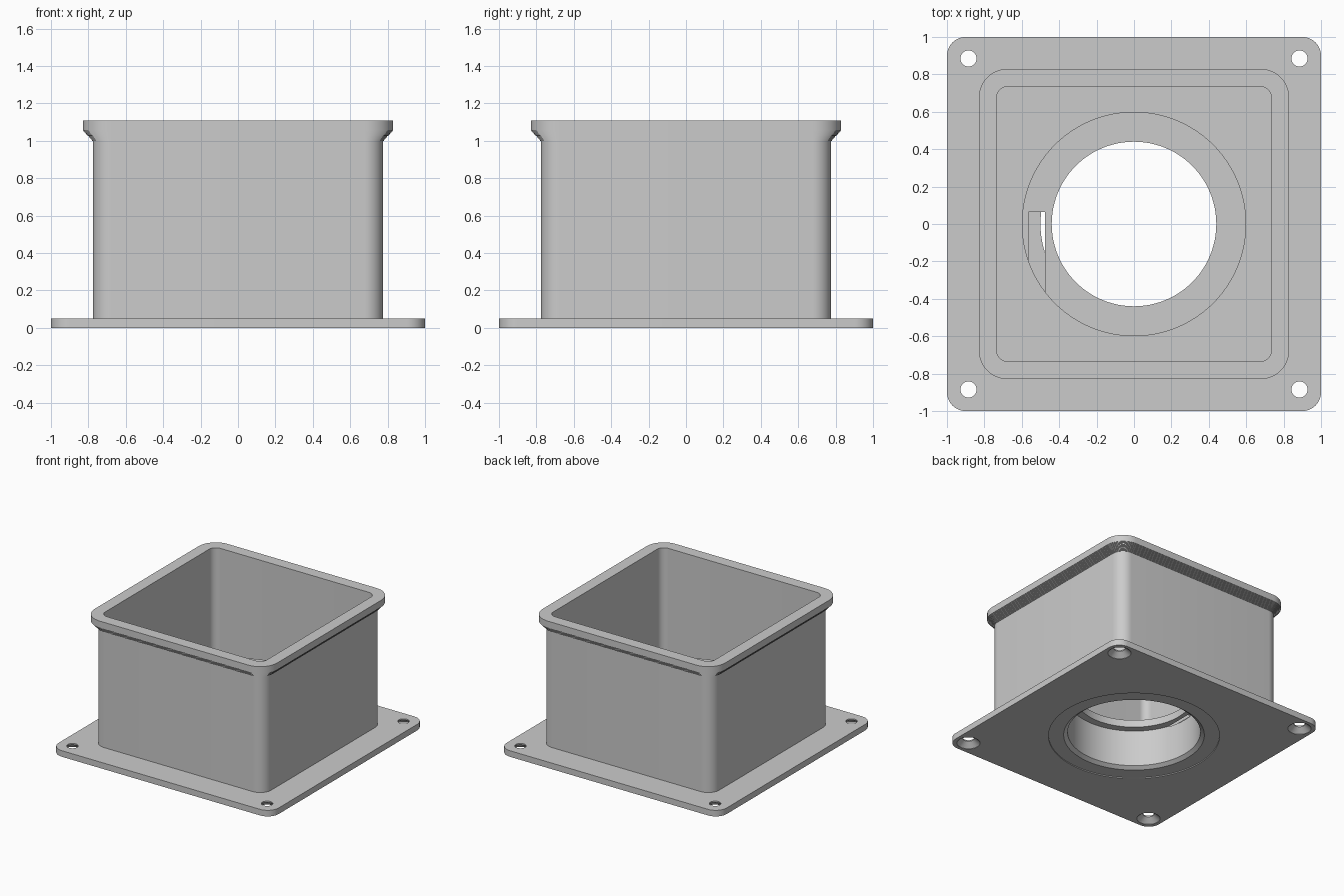
import bpy
import bmesh
from math import cos, sin, pi, radians

if "Cube" in bpy.data.objects:
    bpy.data.objects.remove(bpy.data.objects["Cube"])

GREY = (0.6, 0.6, 0.6, 1)
mat = bpy.data.materials.new("light grey")
mat.use_nodes = True
mat.diffuse_color = GREY
mat.node_tree.nodes["Principled BSDF"].inputs["Base Color"].default_value = GREY


def rounded_square(half, radius, z, seg=10):
    """Points of a square with rounded corners."""
    c = half - radius
    pts = []
    for q, (sx, sy) in enumerate([(1, 1), (-1, 1), (-1, -1), (1, -1)]):
        for i in range(seg + 1):
            a = (q + i / seg) * pi / 2
            pts.append((sx * c + radius * cos(a), sy * c + radius * sin(a), z))
    return pts


def circle(radius, z, x=0, y=0, seg=96):
    return [(x + radius * cos(2 * pi * i / seg), y + radius * sin(2 * pi * i / seg), z)
            for i in range(seg)]


def loft(name, rings, closed=False):
    """Skin a stack of rings; closed joins last to first, otherwise both ends are capped."""
    bm = bmesh.new()
    loops = [[bm.verts.new(p) for p in ring] for ring in rings]
    n = len(loops[0])
    pairs = list(zip(loops, loops[1:]))
    if closed:
        pairs.append((loops[-1], loops[0]))
    else:
        bm.faces.new(loops[0])
        bm.faces.new(loops[-1])
    for a, b in pairs:
        for i in range(n):
            j = (i + 1) % n
            bm.faces.new((a[i], a[j], b[j], b[i]))
    bmesh.ops.recalc_face_normals(bm, faces=bm.faces)
    mesh = bpy.data.meshes.new(name)
    bm.to_mesh(mesh)
    bm.free()
    mesh.materials.append(mat)
    obj = bpy.data.objects.new(name, mesh)
    bpy.context.collection.objects.link(obj)
    return obj


def activate(obj):
    bpy.ops.object.select_all(action="DESELECT")
    obj.select_set(True)
    bpy.context.view_layer.objects.active = obj


def cut(obj, cutter):
    mod = obj.modifiers.new("cut", "BOOLEAN")
    mod.operation = "DIFFERENCE"
    mod.solver = "EXACT"
    mod.object = cutter
    activate(obj)
    bpy.ops.object.modifier_apply(modifier=mod.name)
    bpy.data.objects.remove(cutter)


FLOOR = 0.05

# Base plate with a central bore, shallow recess beneath and countersunk screw holes
plate = loft("base_plate", [rounded_square(1, 0.1, 0), rounded_square(1, 0.1, FLOOR)])
bore = [(0.644, -0.1), (0.644, 0.008), (0.53, 0.008), (0.5, 0.03), (0.5, 0.1)]
cut(plate, loft("bore_cutter", [circle(r, z) for r, z in bore]))
screw = [(0.088, -0.1), (0.088, 0.002), (0.043, 0.04), (0.043, 0.1)]
for sx in (-1, 1):
    for sy in (-1, 1):
        cut(plate, loft("screw_cutter",
                        [circle(r, z, sx * 0.885, sy * 0.885, 32) for r, z in screw]))

# Box walls with a finely stepped flare under the rim
WALL, RIM, FLARE, STEPS = 0.775, 0.83, 1.0, 12
rings = [rounded_square(WALL, 0.1, FLOOR)]
for i in range(STEPS):
    z = FLARE + 0.06 * i / STEPS
    for k in (i, i + 1):
        grow = (RIM - WALL) * k / STEPS
        rings.append(rounded_square(WALL + grow, 0.1 + grow, z))
rings += [rounded_square(RIM, 0.155, 1.11),
          rounded_square(0.735, 0.06, 1.11),
          rounded_square(0.735, 0.06, FLOOR)]
walls = loft("box_walls", rings, closed=True)

# Inner collar with a narrow top lip and a side slot
collar_profile = [(0.6, FLOOR), (0.6, 0.39), (0.44, 0.39), (0.44, 0.33), (0.5, 0.33), (0.5, FLOOR)]
collar = loft("inner_collar", [circle(r, z) for r, z in collar_profile], closed=True)
slot = [[(-0.565, -0.7, z), (-0.475, -0.7, z), (-0.475, 0.065, z), (-0.565, 0.065, z)]
        for z in (0.325, 0.5)]
cut(collar, loft("slot_cutter", slot))

for part in (plate, walls, collar):
    activate(part)
    bpy.ops.object.shade_smooth_by_angle(angle=radians(30))
